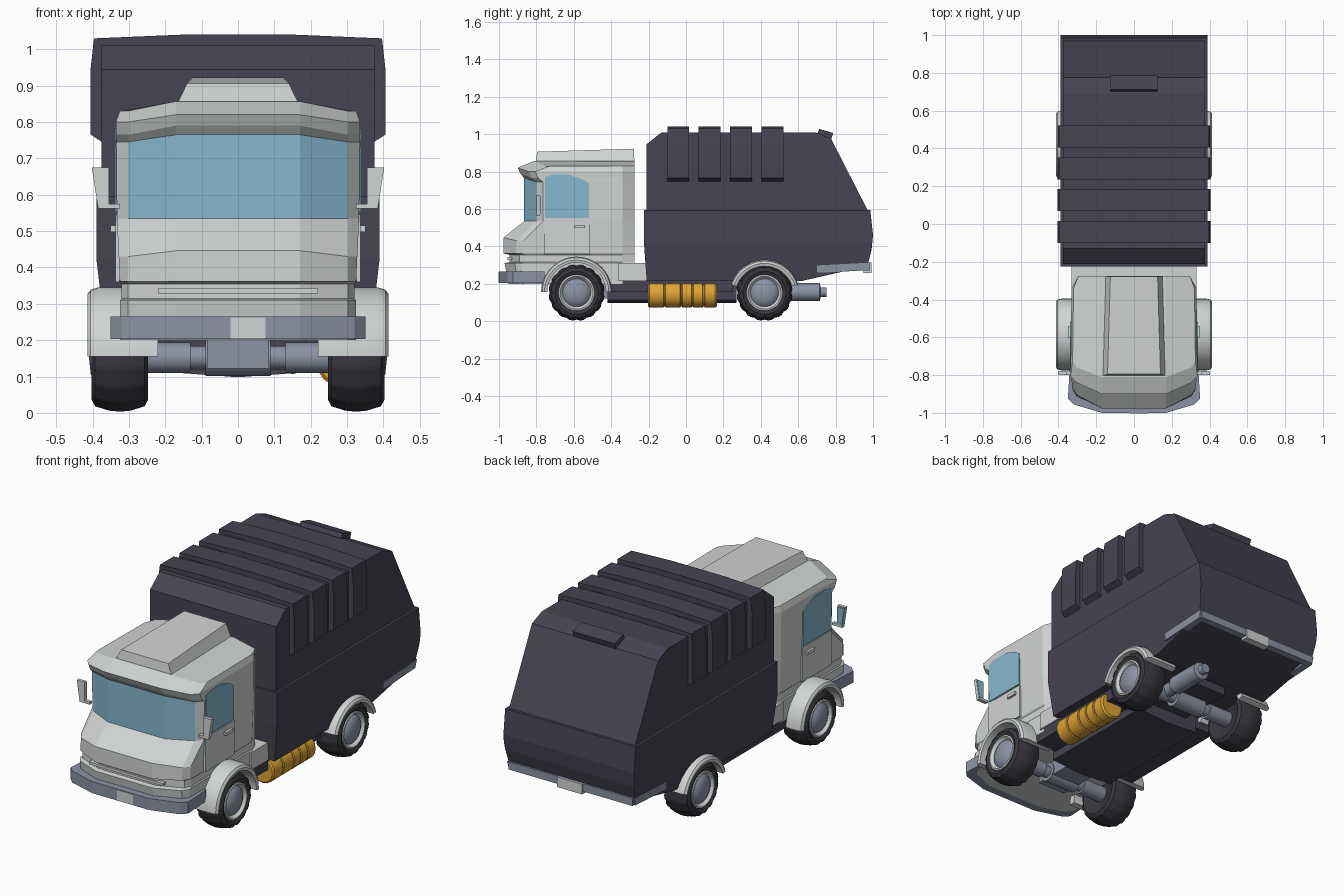
import bpy, bmesh, math
from mathutils import Vector

if "Cube" in bpy.data.objects:
    bpy.data.objects.remove(bpy.data.objects["Cube"])

def material(name, rgb):
    m = bpy.data.materials.new(name)
    m.diffuse_color = (*rgb, 1)
    m.use_nodes = True
    m.node_tree.nodes["Principled BSDF"].inputs["Base Color"].default_value = m.diffuse_color
    return m

BODY = material("charcoal body", (0.062, 0.057, 0.083))
WHITE = material("off white paint", (0.63, 0.66, 0.65))
GLASS = material("blue glass", (0.24, 0.48, 0.62))
STEEL = material("blue grey steel", (0.26, 0.29, 0.37))
RUBBER = material("dark rubber", (0.040, 0.037, 0.047))
YELLOW = material("tank yellow", (0.72, 0.37, 0.035))

def finish(name, bm, mat, smooth=False):
    bmesh.ops.recalc_face_normals(bm, faces=bm.faces)
    me = bpy.data.meshes.new(name)
    bm.to_mesh(me)
    bm.free()
    me.materials.append(mat)
    ob = bpy.data.objects.new(name, me)
    bpy.context.collection.objects.link(ob)
    if smooth:
        bpy.ops.object.select_all(action='DESELECT')
        ob.select_set(True)
        bpy.context.view_layer.objects.active = ob
        bpy.ops.object.shade_smooth_by_angle(angle=math.radians(32))
    return ob

def loft_bm(rings, caps=None):
    """Skin closed rings; optional index lists split the top cap."""
    bm = bmesh.new()
    vs = [[bm.verts.new(p) for p in r] for r in rings]
    n = len(rings[0])
    for a, b in zip(vs, vs[1:]):
        for i in range(n):
            j = (i + 1) % n
            bm.faces.new((a[i], a[j], b[j], b[i]))
    bm.faces.new(vs[0])
    for c in caps or [range(n)]:
        bm.faces.new([vs[-1][i] for i in c])
    return bm

def prism_bm(pts, axis, lo, hi):
    put = {'x': lambda p, t: (t, p[0], p[1]),
           'y': lambda p, t: (p[0], t, p[1]),
           'z': lambda p, t: (p[0], p[1], t)}[axis]
    return loft_bm([[put(p, t) for p in pts] for t in (lo, hi)])

def prism(name, pts, axis, lo, hi, mat):
    return finish(name, prism_bm(pts, axis, lo, hi), mat)

def box(name, x, y, z, mat):
    return prism(name, [(x[0], y[0]), (x[1], y[0]), (x[1], y[1]), (x[0], y[1])], 'z', *z, mat)

def lathe(name, prof, c, axis, mat, segs=24, arc=None, closed=False, flip=1, tread=0):
    """Spin (radius, offset) points about an axis through c."""
    bm = bmesh.new()
    a0, a1 = arc or (0, 360)
    rows = []
    for k in range(segs + (1 if arc else 0)):
        a = math.radians(a0 + (a1 - a0) * k / segs)
        row = []
        for r, t in prof:
            if tread and r > 0.125 and k % 3 == 0:
                r -= tread
            u, v = r * math.cos(a), r * math.sin(a)
            p = (t * flip, u, v) if axis == 'x' else (u, t, v)
            row.append(bm.verts.new(Vector(c) + Vector(p)))
        rows.append(row)
    m = len(prof)
    for k in range(segs):
        a, b = rows[k], rows[(k + 1) % len(rows)]
        for i in range(m if closed else m - 1):
            j = (i + 1) % m
            bm.faces.new((a[i], a[j], b[j], b[i]))
    if arc:
        bm.faces.new(rows[0])
        bm.faces.new(rows[-1])
    bmesh.ops.remove_doubles(bm, verts=bm.verts, dist=1e-5)
    return finish(name, bm, mat, True)

# Cab: stacked plan sections (z centre, z side, y centre, y corner, half width)
sections = [(.20, .20, -.95, -.90, .325), (.31, .31, -.97, -.915, .325),
            (.315, .315, -.945, -.89, .32), (.355, .355, -.945, -.89, .32),
            (.362, .362, -.976, -.91, .325), (.446, .43, -.976, -.905, .328),
            (.535, .535, -.865, -.80, .333), (.765, .745, -.865, -.80, .335),
            (.79, .765, -.885, -.825, .335), (.82, .80, -.90, -.84, .336),
            (.857, .83, -.81, -.76, .325)]
rings = []
for zc, zs, yf, yc, w in sections:
    half = [(.17, yf, zc), (.303, yc, zs), (w, yc + .035, zs),
            (w - .005, -.34, zs), (.295, -.275, zs), (.17, -.275, zc)]
    rings.append(half + [(-x, y, z) for x, y, z in reversed(half)])
cab = finish("cab", loft_bm(rings, [range(6), range(6, 12), (0, 5, 6, 11)]), WHITE)
cab.data.materials.append(GLASS)
for f in cab.data.polygons:  # windscreen
    if .6 < f.center.z < .7 and f.center.y < -.82 and abs(f.center.x) < .28:
        f.material_index = 1

# Roof fairing and step behind the cab
finish("roof_fairing", loft_bm([
    [(-.17, -.805, .845), (.17, -.805, .845), (.155, -.276, .845), (-.155, -.276, .845)],
    [(-.14, -.795, .906), (.14, -.795, .906), (.125, -.278, .922), (-.125, -.278, .922)]]), WHITE)
box("cab_rear_step", (-.33, .33), (-.36, -.205), (.215, .31), WHITE)

# Front bumper with plate
half = [(.17, -1.0), (.32, -.955), (.35, -.925), (.34, -.757)]
prism("front_bumper", half + [(-x, y) for x, y in reversed(half)], 'z', .203, .265, STEEL)
box("front_plate", (-.02, .075), (-1.003, -.995), (.205, .262), WHITE)
box("grille_bar", (-.22, .22), (-.955, -.93), (.328, .342), WHITE)

for s, side in ((1, "right"), (-1, "left")):
    # Doors, side windows, handles and mirrors
    def slab(name, pts, x0, x1, mat):
        return prism(side + name, pts, 'x', s * x0, s * x1, mat)
    def rect(y0, y1, z0, z1):
        return [(y0, z0), (y1, z0), (y1, z1), (y0, z1)]
    slab("_window", [(-.755, .552), (-.518, .552), (-.518, .735), (-.55, .758),
                     (-.625, .783), (-.715, .783), (-.755, .77)], .328, .338, GLASS)
    slab("_door", rect(-.76, -.513, .36, .545), .326, .337, WHITE)
    slab("_door_handle", rect(-.60, -.54, .498, .515), .335, .35, WHITE)
    slab("_mirror_arm", rect(-.80, -.78, .562, .575), .325, .385, WHITE)
    m = [(.355, .57), (.385, .565), (.402, .675), (.355, .675)]
    prism(side + "_mirror", [(s * x, z) for x, z in m], 'y', -.80, -.782, WHITE)
    prism(side + "_mirror_glass", [(s * (.378 + (x - .378) * .9), .62 + (z - .62) * .9) for x, z in m],
          'y', -.783, -.777, GLASS)

    # Wheels and mudguards
    for y, zf, end in ((-.585, .155, "front"), (.42, .137, "rear")):
        n = side + "_" + end
        c = (s * .325, y, .152)
        lathe(n + "_tyre", [(0, -.05), (.09, -.06), (.115, -.078), (.135, -.068), (.147, -.03), (.15, 0),
                            (.147, .03), (.135, .068), (.115, .078), (.092, .066), (.085, .04)],
              c, 'x', RUBBER, 48, flip=s, tread=.006)
        lathe(n + "_rim", [(.098, .06), (.096, .074), (.088, .076), (.072, .055)], c, 'x', WHITE, 28, flip=s)
        lathe(n + "_hub", [(.078, .055), (.07, .066), (.045, .08), (0, .085)], c, 'x', STEEL, 24, flip=s)
        lathe(n + "_mudguard", [(.157, .22), (.157, .41), (.172, .414), (.184, .405), (.19, .385), (.19, .22)],
              (0, y, zf), 'x', WHITE, 20, (0, 180) if end == "front" else (18, 162), True, s)

# Lower hopper: tapers inward below its waist
bm = prism_bm([(-.225, .595), (-.225, .42), (-.21, .215), (.62, .215), (.97, .295),
               (.992, .38), (1.0, .46), (.985, .595)], 'x', -.389, .389)
bmesh.ops.bisect_plane(bm, geom=bm.verts[:] + bm.edges[:] + bm.faces[:],
                       plane_co=(0, 0, .42), plane_no=(0, 0, 1))
for v in bm.verts:
    if v.co.z < .419:
        v.co.x *= 1 - (.42 - v.co.z) * .3
finish("lower_hopper", bm, BODY)

# Upper hopper, ribs and hatch handle
prism("upper_hopper", [(-.212, .55), (-.212, .945), (-.13, 1.01), (.69, 1.01), (.775, .977),
                       (.97, .595), (.97, .55)], 'x', -.376, .376, BODY)
half = [(.374, .745), (.405, .765), (.405, .95), (.396, 1.03), (.16, 1.04)]
for i in range(4):
    y = -.10 + i * .168
    prism("hopper_rib", half + [(-x, z) for x, z in reversed(half)], 'y', y, y + .117, BODY)
prism("hatch_handle", [(.70, 1.0), (.713, 1.028), (.787, 1.006), (.775, .97)], 'x', -.125, .125, BODY)

# Rear bumper: bar, side wings and plate
box("rear_bumper", (-.37, .37), (.945, .985), (.272, .313), STEEL)
for s in (1, -1):
    prism("rear_bumper_wing", [(.70, .258), (.97, .272), (.985, .313), (.70, .298)], 'x', s * .34, s * .378, STEEL)
box("rear_plate", (-.075, .075), (.95, .991), (.258, .313), WHITE)

# Chassis frame
prism("chassis", [(-.19, .21), (-.19, .112), (0, .098), (.19, .112), (.19, .21)], 'y', -.42, .27, BODY)
box("chassis_skirt", (-.32, .32), (-.40, .25), (.155, .22), BODY)
box("chassis_tail", (-.12, .12), (.25, .58), (.17, .22), BODY)

# Axles, gearbox and exhaust
for y, end in ((-.585, "front"), (.42, "rear")):
    lathe(end + "_axle", [(0, -.27), (.042, -.27), (.042, -.13), (.032, -.13), (.032, -.09), (.05, -.09),
                          (.05, .09), (.032, .09), (.032, .13), (.042, .13), (.042, .27), (0, .27)],
          (0, y, .152), 'x', STEEL, 16)
box("gearbox", (-.085, .085), (-.66, -.42), (.122, .21), STEEL)
lathe("exhaust", [(0, .40), (.035, .40), (.035, .50), (.048, .52), (.048, .715), (.026, .72), (.026, .752), (0, .752)],
      (.15, 0, .155), 'y', STEEL, 16)

# Banded fuel tank, right side only
prof = [(0, -.203), (.062, -.203), (.07, -.195)]
for y in (-.115, -.025, .035, .095):
    prof += [(.07, y - .006), (.064, y - .003), (.064, y + .003), (.07, y + .006)]
prof += [(.07, .155), (.062, .165), (0, .165)]
lathe("fuel_tank", prof, (.285, 0, .142), 'y', YELLOW, 16)
